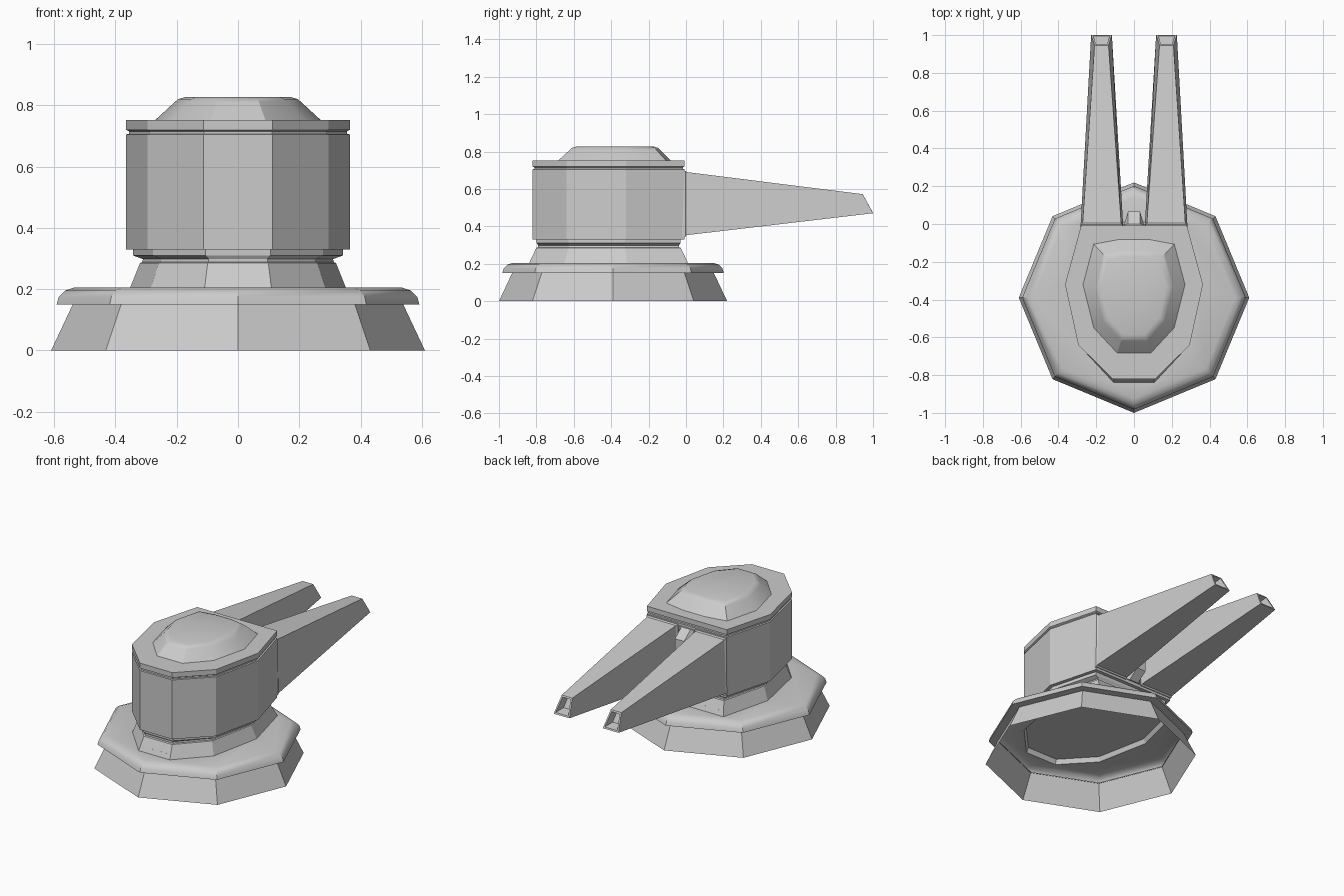
import bpy, bmesh, math

if "Cube" in bpy.data.objects:
    bpy.data.objects.remove(bpy.data.objects["Cube"])

CY = -0.39  # centre of the base octagon


def loft(name, rings, cap_start=True, cap_end=True, angle=None):
    """Skin equal-length rings of points and optionally cap both ends."""
    bm = bmesh.new()
    loops = [[bm.verts.new(p) for p in r] for r in rings]
    n = len(loops[0])
    for a, b in zip(loops, loops[1:]):
        for i in range(n):
            j = (i + 1) % n
            bm.faces.new((a[i], a[j], b[j], b[i]))
    if cap_start:
        bm.faces.new(loops[0][::-1])
    if cap_end:
        bm.faces.new(loops[-1])
    bmesh.ops.recalc_face_normals(bm, faces=bm.faces)
    me = bpy.data.meshes.new(name)
    bm.to_mesh(me)
    bm.free()
    ob = bpy.data.objects.new(name, me)
    bpy.context.collection.objects.link(ob)
    if angle:
        bpy.ops.object.select_all(action='DESELECT')
        ob.select_set(True)
        bpy.context.view_layer.objects.active = ob
        bpy.ops.object.shade_smooth_by_angle(angle=math.radians(angle))
    return ob


def octagon(r, z):
    return [(r * math.sin(i * math.pi / 4), CY - r * math.cos(i * math.pi / 4), z)
            for i in range(8)]


def mirrored(half):
    return half + [(-x, y) for x, y in reversed(half)]


def plan(half, dx, z, cy, dy=None):
    """Symmetric outline shrunk by dx and dy on each side."""
    dy = dx if dy is None else dy
    pts = mirrored(half)
    sx = 1 - dx / max(p[0] for p in pts)
    sy = 1 - dy / max(abs(p[1] - cy) for p in pts)
    return [(x * sx, cy + (y - cy) * sy, z) for x, y in pts]


BODY = [(0.113, -0.82), (0.295, -0.64), (0.365, -0.32), (0.28, -0.008)]


def body_ring(dx, z, dy=None):
    return plan(BODY, dx, z, -0.415, dy)


# base: flared skirt, overhanging brim, top running in to the neck outline
neck_foot = body_ring(0.013, 0.205, -0.018)
loft("base_skirt", [octagon(0.61, 0), octagon(0.537, 0.155)], False, False)
loft("base_brim", [octagon(r, z) for r, z in
                   [(0.537, 0.15), (0.592, 0.15), (0.585, 0.175),
                    (0.565, 0.195), (0.535, 0.205)]] + [neck_foot],
     False, False, angle=30)

# neck between base and turret, with the shallow recess seen from below
loft("neck", [neck_foot] + [body_ring(*d) for d in
                            [(0.045, 0.285, 0.02), (0.052, 0.288, 0.03), (0.055, 0.298, 0.03),
                             (0.022, 0.31, 0.022), (0.022, 0.335, 0.022)]], cap_start=False)
loft("neck_recess", [neck_foot, body_ring(0.025, 0.233, -0.005)], cap_start=False)

# turret body, groove and lid rim
loft("turret_body", [body_ring(d, z) for d, z in
                     [(0, 0.33), (0, 0.705), (0.009, 0.707), (0.009, 0.715),
                      (0, 0.72), (0, 0.752)]])

# dome on the lid
DOME = [(0.09, -0.685), (0.215, -0.55), (0.272, -0.32), (0.215, -0.105), (0.08, -0.08)]
loft("dome", [plan(DOME, d, z, -0.37) for d, z in
              [(0, 0.75), (0.065, 0.81), (0.077, 0.82), (0.1, 0.827)]], angle=28)


def arm_ring(y0, y1, zb, zt, xb0, xb1, xt0, xt1):
    """Trapezoid section; y0 at the bottom edge and y1 at the top edge."""
    return [(xb0, y0, zb), (xb1, y0, zb), (xt1, y1, zt), (xt0, y1, zt)]


# pair of tapering arms with hollow slanted tips
for name, s in (("right_arm", 1), ("left_arm", -1)):
    rings = [
        arm_ring(-0.03, -0.03, 0.345, 0.697, 0.056, 0.284, 0.06, 0.28),
        arm_ring(-0.003, -0.003, 0.345, 0.697, 0.056, 0.284, 0.06, 0.28),
        arm_ring(0.004, 0.004, 0.353, 0.69, 0.058, 0.282, 0.068, 0.272),
        arm_ring(1.0, 0.945, 0.47, 0.572, 0.117, 0.227, 0.135, 0.209),
        arm_ring(0.996, 0.95, 0.479, 0.563, 0.128, 0.216, 0.144, 0.2),
        arm_ring(0.93, 0.9, 0.487, 0.553, 0.137, 0.207, 0.15, 0.194),
    ]
    loft(name, [[(s * x, y, z) for x, y, z in r] for r in rings])

# small wedge between the arms
loft("arm_spacer", [[(x, y, z) for x, y in mirrored([(0.052, -0.03), (0.052, -0.003), (0.032, t)])]
                    for z, t in [(0.35, 0.0), (0.4, 0.065), (0.64, 0.065), (0.69, 0.0)]])
